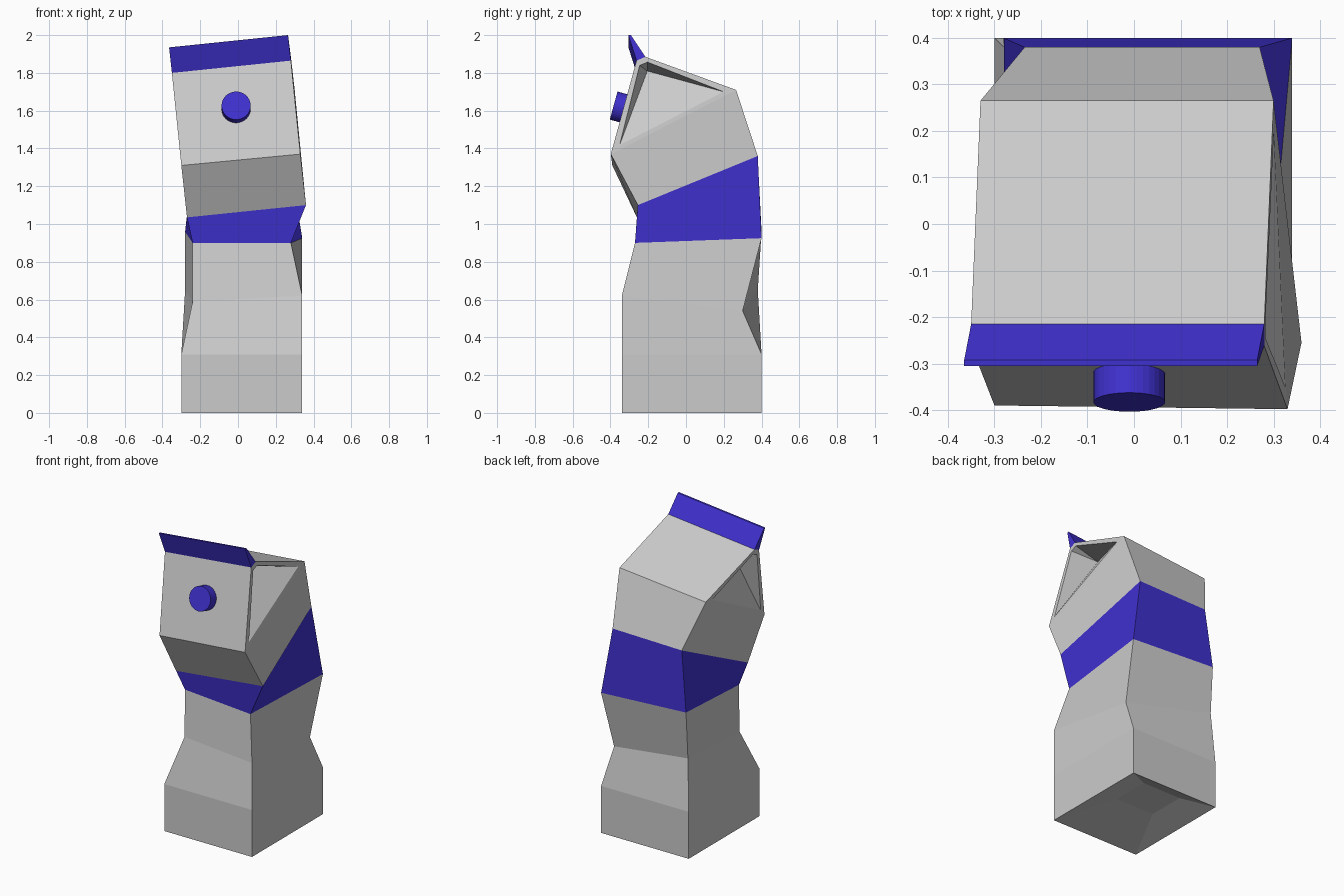
import bpy
from mathutils import Vector

if "Cube" in bpy.data.objects:
    bpy.data.objects.remove(bpy.data.objects["Cube"])

blue = bpy.data.materials.new("blue_print")
blue.diffuse_color = (0.05, 0.03, 0.62, 1)
blue.use_nodes = True
blue.node_tree.nodes["Principled BSDF"].inputs["Base Color"].default_value = blue.diffuse_color


def make_object(name, faces, mat=None):
    """Mesh from faces given as lists of points, sharing equal points."""
    index, polys = {}, []
    for face in faces:
        polys.append([index.setdefault(tuple(round(c, 4) for c in p), len(index)) for p in face])
    me = bpy.data.meshes.new(name)
    me.from_pydata(list(index), [], polys)
    me.update()
    if mat:
        me.materials.append(mat)
    ob = bpy.data.objects.new(name, me)
    bpy.context.collection.objects.link(ob)
    return ob


def loft(rings):
    """Quad bands between successive rings."""
    faces = []
    for a, b in zip(rings, rings[1:]):
        n = len(a)
        faces += [[a[i], a[(i + 1) % n], b[(i + 1) % n], b[i]] for i in range(n)]
    return faces


def gable(outer, deep):
    """Side gable: thin rim around a pocket folded in to one point."""
    pts = [Vector(p) for p in outer]
    mid = (pts[0] + pts[1] + (pts[2] + pts[3]) / 2) / 3
    inner = [p.lerp(mid, t) for p, t in zip(pts, (0.17, 0.17, 0.12, 0.12))]
    faces = loft([pts, inner])
    return faces + [[inner[i], inner[(i + 1) % 4], Vector(deep)] for i in range(4)]


# crumpled cross-sections, corners: front left, front right, back right, back left
floor = [(-.12, .03, .05), (.16, .03, .05), (.16, .28, .05), (-.12, .28, .05)]
foot = [(-.30, -.34, 0), (.34, -.34, 0), (.34, .40, 0), (-.30, .40, 0)]
low = [(x, y, .31) for x, y, z in foot]
waist = [(-.24, -.215, .59), (.34, -.34, .62), (.315, .30, .54), (-.28, .38, .65)]
band_low = [(-.24, -.21, .90), (.28, -.27, .90), (.34, .40, .925), (-.28, .40, .96)]
band_top = [(-.27, -.26, 1.035), (.36, -.255, 1.10), (.27, .38, 1.36), (-.235, .38, 1.35)]
shoulder = [(-.30, -.39, 1.31), (.33, -.398, 1.37), (.30, .265, 1.71), (-.33, .265, 1.65)]
ridge = [(-.35, -.262, 1.80), (.28, -.262, 1.865), (.28, -.215, 1.885), (-.35, -.215, 1.82)]
fin_top = [(-.365, -.305, 1.935), (.265, -.305, 2.0), (.265, -.292, 2.0), (-.365, -.292, 1.935)]

# lower carton with pushed-in base
make_object("lower_carton", [floor[::-1]] + loft([floor, foot, low, waist, band_low]))

# coloured band
make_object("colour_band", loft([band_low, band_top]), blue)

# upper carton with front panel, roof panel and folded side gables
fl, fr, br, bl = shoulder
rfl, rfr, rbr, rbl = ridge
upper = loft([band_top, shoulder])
upper += [[fl, fr, rfr, rfl], [br, bl, rbl, rbr], ridge]
upper += gable([fr, br, rbr, rfr], (.11, -.205, 1.81))
upper += gable([bl, fl, rfl, rbl], (-.18, -.205, 1.78))
make_object("upper_carton", upper)

# sealed fin on the ridge
make_object("top_fin", [ridge[::-1]] + loft([ridge, fin_top]) + [fin_top], blue)

# screw cap standing square on the front panel
axis = Vector((0, -.964, .266))
tip = Vector((-.01, -.383, 1.627))
bpy.ops.mesh.primitive_cylinder_add(vertices=32, radius=.077, depth=.08,
                                    location=tip - axis * .04,
                                    rotation=axis.to_track_quat('Z', 'Y').to_euler())
cap = bpy.context.object
cap.name = "screw_cap"
cap.data.materials.append(blue)
